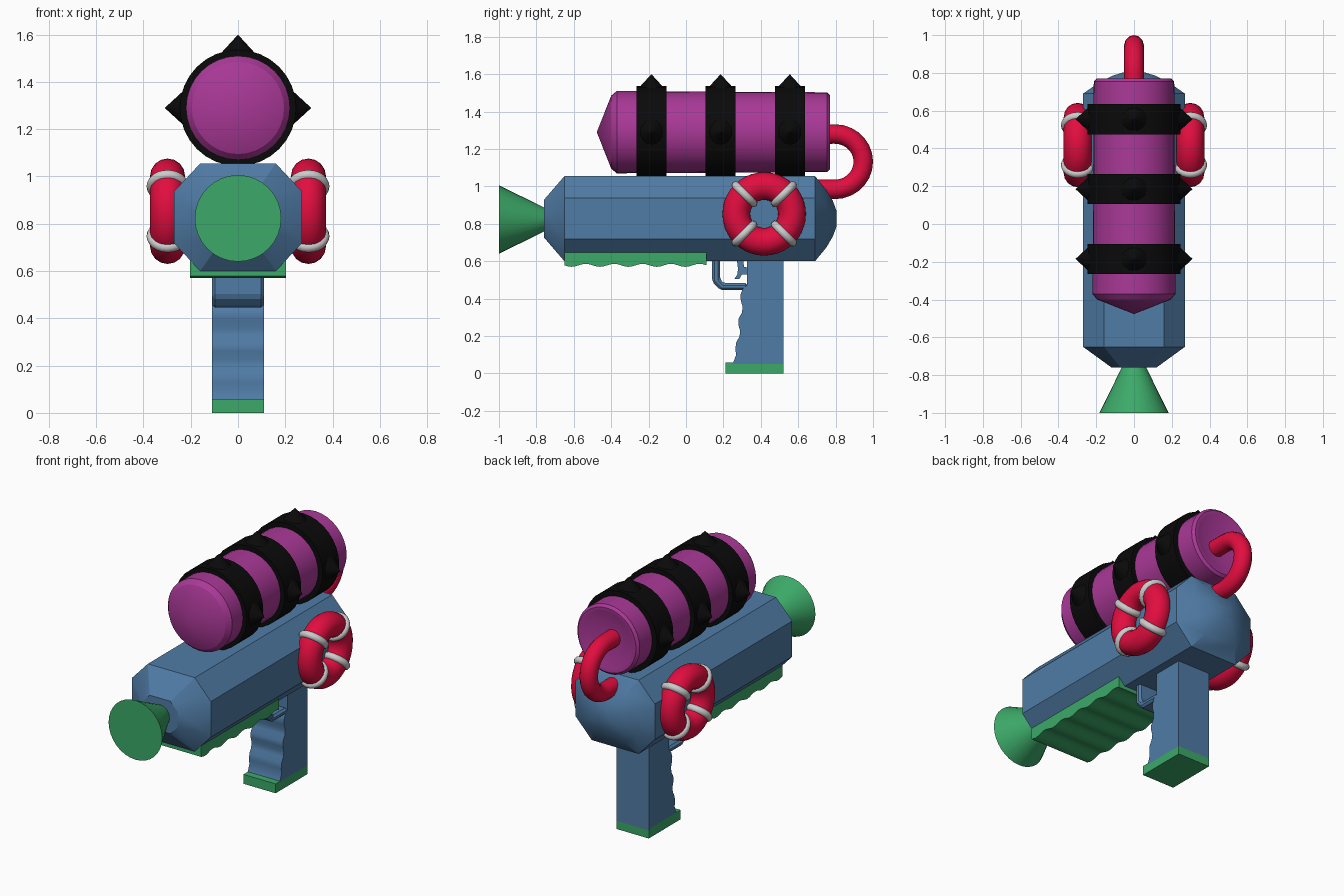
import bpy, bmesh
from math import sin, cos, pi, radians
from mathutils import Vector

if "Cube" in bpy.data.objects:
    bpy.data.objects.remove(bpy.data.objects["Cube"])


def make_material(name, rgb):
    m = bpy.data.materials.new(name)
    m.diffuse_color = (*rgb, 1)
    m.use_nodes = True
    m.node_tree.nodes["Principled BSDF"].inputs["Base Color"].default_value = m.diffuse_color
    return m


BLUE = make_material("blue", (0.08, 0.20, 0.38))
GREEN = make_material("green", (0.045, 0.40, 0.14))
PURPLE = make_material("purple", (0.40, 0.04, 0.31))
BLACK = make_material("black", (0.003, 0.003, 0.003))
RED = make_material("red", (0.76, 0.004, 0.05))
PALE = make_material("pale_grey", (0.58, 0.58, 0.56))


def smooth(ob, angle):
    bpy.ops.object.select_all(action='DESELECT')
    ob.select_set(True)
    bpy.context.view_layer.objects.active = ob
    bpy.ops.object.shade_smooth_by_angle(angle=radians(angle))


def finish(bm, name, mat, angle=None):
    bmesh.ops.remove_doubles(bm, verts=bm.verts, dist=1e-5)
    bmesh.ops.recalc_face_normals(bm, faces=bm.faces)
    me = bpy.data.meshes.new(name)
    bm.to_mesh(me)
    bm.free()
    ob = bpy.data.objects.new(name, me)
    bpy.context.collection.objects.link(ob)
    me.materials.append(mat)
    if angle:
        smooth(ob, angle)
    return ob


def loft(name, section, rings, zc, mat, angle=None):
    """Sweep an (x, z) section along y through (y, scale) rings."""
    bm = bmesh.new()
    loops = [[bm.verts.new((x * s, y, zc + z * s)) for x, z in section] for y, s in rings]
    n = len(section)
    for a, b in zip(loops, loops[1:]):
        for i in range(n):
            j = (i + 1) % n
            bm.faces.new((a[i], a[j], b[j], b[i]))
    for (y, s), loop in ((rings[0], loops[0]), (rings[-1], loops[-1])):
        if s > 0:
            bm.faces.new(loop)
    return finish(bm, name, mat, angle)


def extrude(name, profile, half_width, mat, angle=None, bevel=0):
    """Extrude a (y, z) side profile symmetrically across x."""
    bm = bmesh.new()
    face = bm.faces.new([bm.verts.new((-half_width, y, z)) for y, z in profile])
    out = bmesh.ops.extrude_face_region(bm, geom=[face])
    moved = [v for v in out['geom'] if isinstance(v, bmesh.types.BMVert)]
    bmesh.ops.translate(bm, verts=moved, vec=(2 * half_width, 0, 0))
    ob = finish(bm, name, mat, angle)
    if bevel:
        mod = ob.modifiers.new("bevel", 'BEVEL')
        mod.width, mod.segments = bevel, 1
    return ob


def torus(name, loc, axis, major, minor, segs, mat):
    rot = Vector(axis).to_track_quat('Z', 'Y').to_euler()
    bpy.ops.mesh.primitive_torus_add(location=loc, rotation=rot, major_radius=major,
                                     minor_radius=minor, major_segments=segs[0],
                                     minor_segments=segs[1])
    ob = bpy.context.object
    ob.name = name
    ob.data.materials.append(mat)
    smooth(ob, 60)


CIRCLE = [(cos(2 * pi * i / 32), sin(2 * pi * i / 32)) for i in range(32)]
OCTAGON = [(0.16, 0.2275), (0.27, 0.11), (0.27, -0.11), (0.16, -0.2275),
           (-0.16, -0.2275), (-0.27, -0.11), (-0.27, 0.11), (-0.16, 0.2275)]

# Main body with tapered front and rounded rear
loft("body", OCTAGON, [(-0.76, 0.44), (-0.65, 1), (0.69, 1), (0.75, 0.68),
                       (0.785, 0.42), (0.805, 0.18)], 0.8275, BLUE, 25)

# Flared nozzle
loft("nozzle", CIRCLE, [(-1.0, 0.183), (-0.75, 0.06)], 0.823, GREEN, 30)

# Tank with shallow nose cone and hollow rear
loft("tank", CIRCLE, [(-0.477, 0), (-0.40, 0.195), (-0.37, 0.22), (0.755, 0.213),
                      (0.77, 0.198), (0.77, 0.175), (0.69, 0)], 1.29, PURPLE, 28)

# Straps around the tank, each with three spikes
for k, y in enumerate((-0.185, 0.185, 0.555)):
    loft(f"strap_{k}", CIRCLE, [(y - 0.08, 0.21), (y - 0.08, 0.246), (y + 0.08, 0.246),
                                (y + 0.08, 0.21)], 1.29, BLACK, 30)
    for j, d in enumerate(((1, 0, 0), (-1, 0, 0), (0, 0, 1))):
        d = Vector(d)
        bpy.ops.mesh.primitive_cone_add(vertices=16, radius1=0.078, radius2=0, depth=0.085,
                                        location=Vector((0, y, 1.29)) + d * 0.2675,
                                        rotation=d.to_track_quat('Z', 'Y').to_euler())
        spike = bpy.context.object
        spike.name = f"spike_{k}_{j}"
        spike.data.materials.append(BLACK)

# Hose from tank to body
cu = bpy.data.curves.new("hose", 'CURVE')
cu.dimensions = '3D'
cu.bevel_depth, cu.bevel_resolution, cu.use_fill_caps = 0.052, 4, True
path = [(0.68, 1.28), (0.75, 1.28)]
path += [(0.796 + 0.152 * cos(a), 1.132 + 0.148 * sin(a))
         for a in (pi / 2 - pi * i / 14 for i in range(15))]
path += [(0.70, 0.984)]
sp = cu.splines.new('POLY')
sp.points.add(len(path) - 1)
for p, (y, z) in zip(sp.points, path):
    p.co = (0, y, z, 1)
hose = bpy.data.objects.new("hose", cu)
bpy.context.collection.objects.link(hose)
cu.materials.append(RED)

# Float rings with four pale bands on each side
for side, sx in (("left", -1), ("right", 1)):
    c = Vector((sx * 0.298, 0.418, 0.853))
    torus(f"float_ring_{side}", c, (1, 0, 0), 0.149, 0.074, (40, 16), RED)
    for k in range(4):
        a = pi / 4 + k * pi / 2
        torus(f"float_band_{side}_{k}", c + Vector((0, cos(a), sin(a))) * 0.149,
              (0, -sin(a), cos(a)), 0.067, 0.022, (24, 10), PALE)

# Scalloped fore grip
wave = [(-0.65 + 0.76 * i / 40, 0.578 - 0.008 * sin(2 * pi * 5 * i / 40)) for i in range(41)]
extrude("fore_grip", wave + [(0.11, 0.65), (-0.65, 0.65)], 0.203, GREEN, 40)

# Handle with finger grooves, and its base
grip = [(0.52, 0.05), (0.52, 0.62), (0.325, 0.62), (0.325, 0.47), (0.302, 0.45), (0.291, 0.42),
        (0.293, 0.39), (0.303, 0.355), (0.299, 0.325), (0.280, 0.29), (0.280, 0.26),
        (0.290, 0.225), (0.285, 0.195), (0.268, 0.165), (0.264, 0.13), (0.268, 0.10),
        (0.255, 0.065), (0.25, 0.05)]
extrude("handle", grip, 0.11, BLUE, 40)
extrude("handle_base", [(0.21, 0), (0.52, 0), (0.52, 0.058), (0.21, 0.058)], 0.11, GREEN)

# Trigger guard and trigger
extrude("trigger_guard", [(0.14, 0.62), (0.14, 0.49), (0.185, 0.445), (0.33, 0.445),
                          (0.33, 0.483), (0.20, 0.483), (0.183, 0.50), (0.183, 0.62)],
        0.11, BLUE, bevel=0.015)
extrude("trigger", [(0.27, 0.62), (0.278, 0.56), (0.275, 0.53), (0.258, 0.505), (0.285, 0.505),
                    (0.30, 0.53), (0.335, 0.53), (0.335, 0.565), (0.31, 0.57), (0.305, 0.62)],
        0.05, BLUE)
